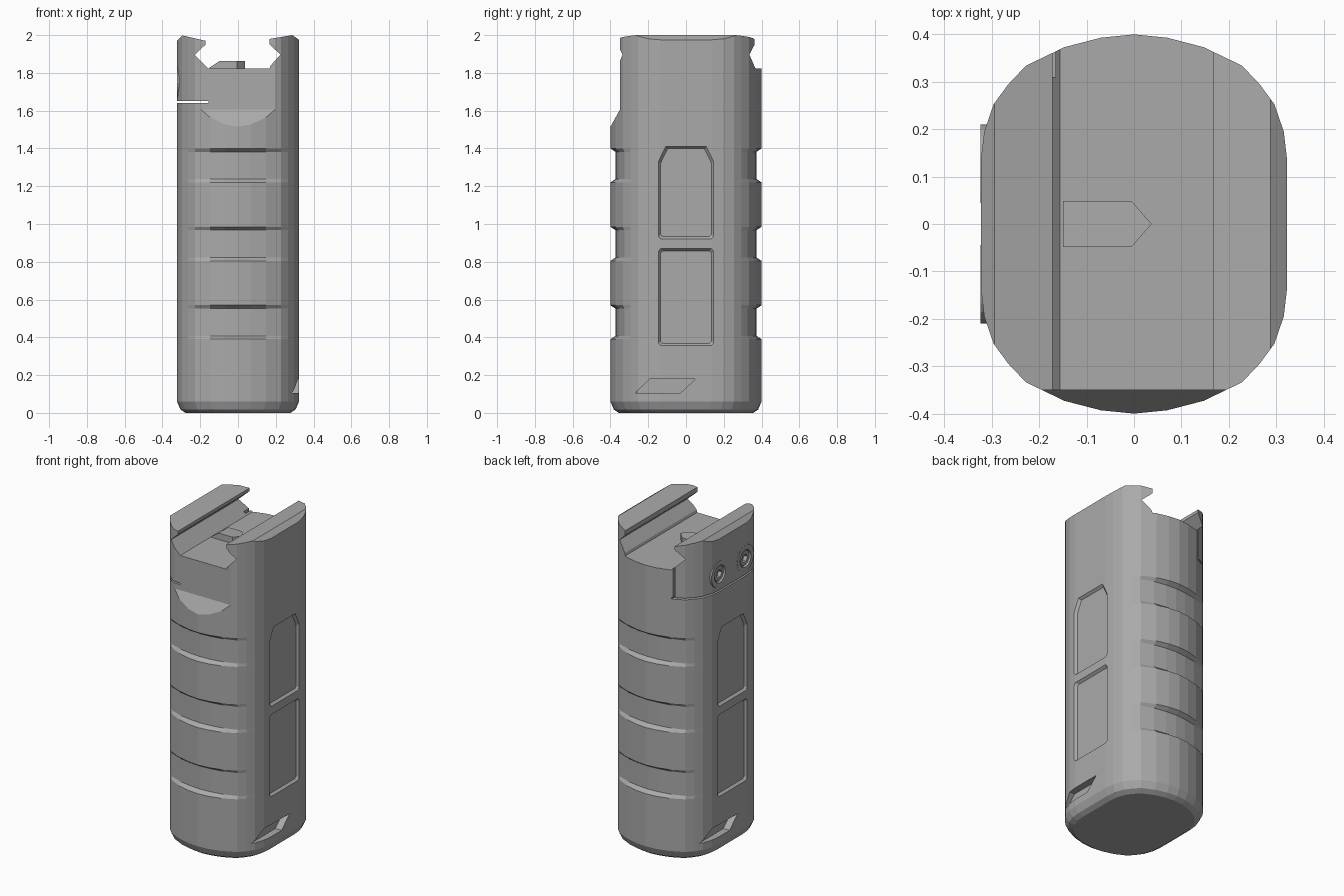
import bpy, bmesh
from math import pi, cos, sin
from mathutils import Matrix

cube = bpy.data.objects.get("Cube")
if cube:
    bpy.data.objects.remove(cube, do_unlink=True)

grey = bpy.data.materials.new("matte grey")
grey.use_nodes = True
grey.diffuse_color = (0.4, 0.4, 0.4, 1)
grey.node_tree.nodes["Principled BSDF"].inputs["Base Color"].default_value = (0.4, 0.4, 0.4, 1)


def loft(name, rings, turn=0):
    """Closed solid through rings of equal point count, turned about z."""
    bm = bmesh.new()
    loops = [[bm.verts.new(p) for p in ring] for ring in rings]
    n = len(loops[0])
    for a, b in zip(loops, loops[1:]):
        for i in range(n):
            j = (i + 1) % n
            bm.faces.new((a[i], a[j], b[j], b[i]))
    bm.faces.new(loops[0][::-1])
    bm.faces.new(loops[-1])
    bmesh.ops.recalc_face_normals(bm, faces=bm.faces)
    bmesh.ops.transform(bm, matrix=Matrix.Rotation(turn, 4, 'Z'), verts=bm.verts)
    mesh = bpy.data.meshes.new(name)
    bm.to_mesh(mesh)
    bm.free()
    mesh.materials.append(grey)
    ob = bpy.data.objects.new(name, mesh)
    bpy.context.collection.objects.link(ob)
    return ob


def along_x(outline, x):
    return [(x, y, z) for y, z in outline]


def cut(target, cutter):
    cutter.hide_render = True
    mod = target.modifiers.new("cut", 'BOOLEAN')
    mod.operation = 'DIFFERENCE'
    mod.solver = 'EXACT'
    mod.object = cutter
    bpy.context.view_layer.objects.active = target
    bpy.ops.object.modifier_apply(modifier=mod.name)
    bpy.data.objects.remove(cutter, do_unlink=True)


# Rounded cross-section from a quarter outline
quarter = [(0.323, 0.135), (0.316, 0.195), (0.296, 0.253), (0.265, 0.295),
           (0.228, 0.334), (0.147, 0.373), (0.07, 0.393)]
half = quarter + [(0, 0.4)] + [(-x, y) for x, y in quarter[::-1]]
oval = half + [(-x, -y) for x, y in half]


def section(z, inset=0, groove=0):
    ring = []
    for x, y in oval:
        dip = groove * max(0, 1 - (x / 0.27) ** 2)
        ring.append((x * (1 - inset / 0.323), (abs(y) - dip) * (1 - inset / 0.4) * (1 if y > 0 else -1), z))
    return ring


# Grip body with chamfered foot and three finger grooves front and back
rings = [section(0, 0.045), section(0.018, 0.018), section(0.06)]
for low in (0.39, 0.805, 1.22):
    high = low + 0.18
    rings += [section(low), section(low + 0.018, 0, 0.027),
              section(high - 0.018, 0, 0.027), section(high)]
rings.append(section(2.03))
body = loft("grip_body", rings)

# Rail channel with jaws
channel = [(-0.4, 1.895), (-0.294, 1.998), (-0.172, 1.97), (-0.172, 1.95),
           (-0.23, 1.895), (-0.156, 1.822), (0.167, 1.822), (0.172, 1.838),
           (0.225, 1.897), (0.167, 1.95), (0.167, 1.98), (0.288, 2.0),
           (0.4, 1.92), (0.4, 2.1), (-0.4, 2.1)]
cut(body, loft("channel_cutter", [[(x, y, z) for x, z in channel] for y in (-0.6, 0.6)]))

# Flat on the upper front with sloped lower edge
flat = [(-0.35, 1.605), (-0.35, 2.2), (-0.6, 2.2), (-0.6, 1.155)]
cut(body, loft("front_flat_cutter", [along_x(flat, x) for x in (-0.5, 0.5)]))


# Side panels and foot slots on both sides
def panel(low, high, side, top):
    w = 0.147
    return [(-w + 0.012, low), (w - 0.012, low), (w, low + 0.012), (w, high - top),
            (w - side, high), (-w + side, high), (-w, high - top), (-w, low + 0.012)]


def shrink(outline, margin):
    ys, zs = zip(*outline)
    mid = (min(zs) + max(zs)) / 2
    ky = 1 - margin / max(ys)
    kz = 1 - margin / (max(zs) - mid)
    return [(y * ky, mid + (z - mid) * kz) for y, z in outline]


slot = [(-0.27, 0.105), (-0.03, 0.105), (0.05, 0.18), (-0.19, 0.18)]
for turn in (0, pi):
    for shape in (panel(0.355, 0.87, 0.012, 0.012), panel(0.92, 1.412, 0.04, 0.08)):
        cut(body, loft("panel_cutter", [along_x(shape, 0.4), along_x(shape, 0.324),
                                        along_x(shrink(shape, 0.013), 0.308)], turn))
    cut(body, loft("slot_cutter", [along_x(slot, 0.28), along_x(slot, 0.4)], turn))


# Seams around the clamp jaw
def box(name, x, y, z):
    return loft(name, [[(x[0], y[0], h), (x[1], y[0], h), (x[1], y[1], h), (x[0], y[1], h)] for h in z])


cut(body, box("seam_cutter", (-0.5, -0.157), (-0.5, 0.5), (1.64, 1.65)))
cut(body, box("back_seam_cutter", (-0.176, -0.166), (0.31, 0.5), (1.645, 1.9)))


# Clamp screws: raised boss, countersunk head, hex socket
def circle(x, y, r, n=24):
    return [(x, y + r * cos(2 * pi * i / n), 1.75 + r * sin(2 * pi * i / n)) for i in range(n)]


def hexagon(x, y, r):
    return circle(x, y, r, 6)


for name, y in (("front_clamp_screw", -0.127), ("back_clamp_screw", 0.127)):
    cut(body, loft("screw_hole_cutter", [circle(-0.28, y, 0.0825), circle(-0.4, y, 0.0825)]))
    screw = loft(name, [circle(-0.275, y, 0.083), circle(-0.324, y, 0.083),
                        circle(-0.324, y, 0.054), circle(-0.312, y, 0.05),
                        circle(-0.318, y, 0.044)])
    cut(screw, loft("socket_cutter", [hexagon(-0.295, y, 0.028), hexagon(-0.4, y, 0.028)]))

# Pointed stop on the channel floor
stop_plan = [(-0.15, -0.048), (-0.1, -0.048), (-0.005, -0.048), (0.037, 0),
             (-0.005, 0.048), (-0.1, 0.048), (-0.15, 0.048)]
loft("rail_stop", [[(x, y, 1.81) for x, y in stop_plan],
                   [(x, y, 1.828 if x < -0.12 else 1.862) for x, y in stop_plan]])
